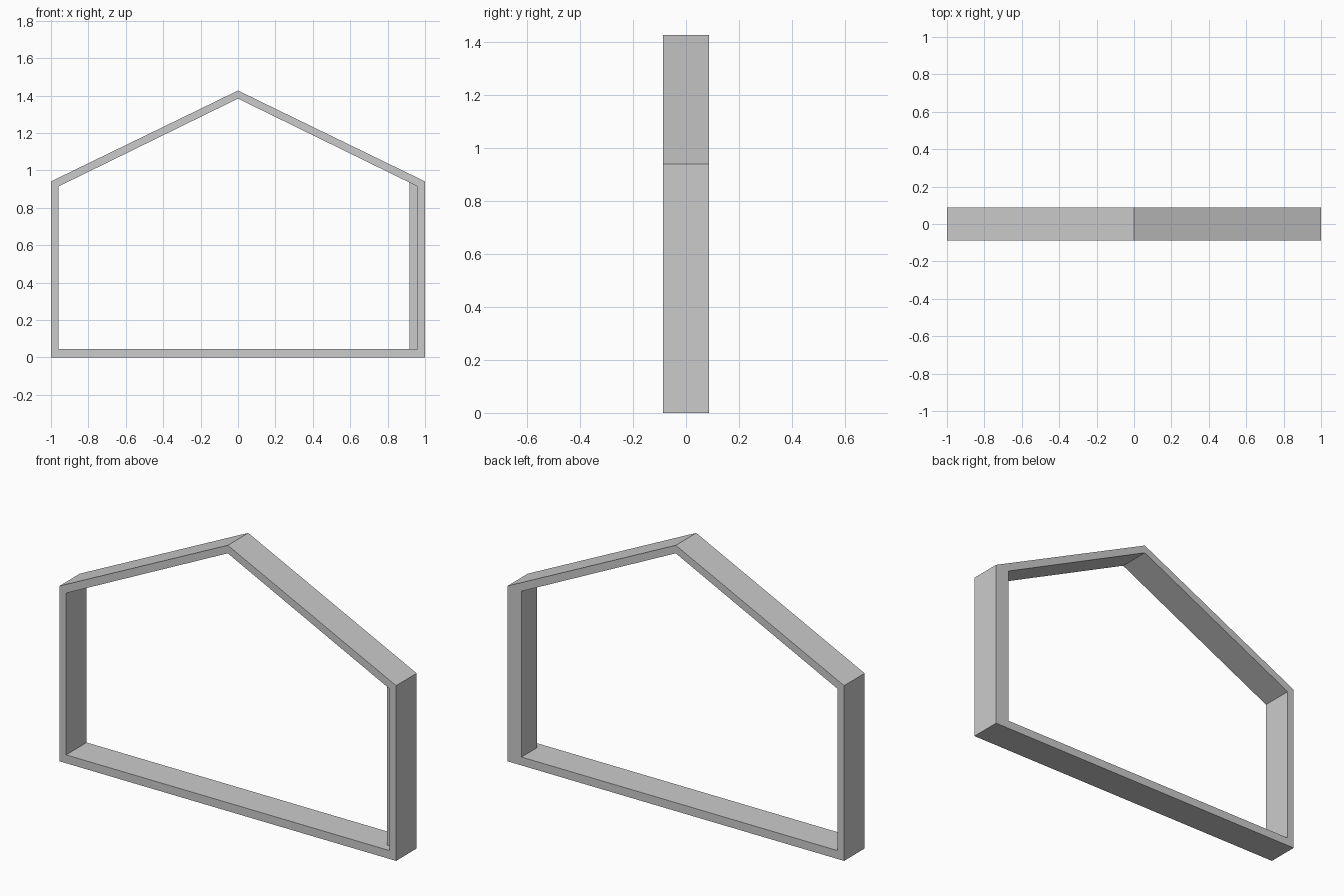
import bpy, bmesh

if "Cube" in bpy.data.objects:
    bpy.data.objects.remove(bpy.data.objects["Cube"])

D = 0.087          # half depth
STEP = -0.043      # depth where the right jamb thickens
EAVE, APEX = 0.914, 1.384
LEFT, RIGHT, STOP = -0.96, 0.96, 0.916
SILL = 0.045


def opening(right):
    """Gable-shaped opening; the right side slides along the roof line."""
    z = APEX - (APEX - EAVE) * right / RIGHT
    return [(LEFT, SILL), (right, SILL), (right, z), (0, APEX), (LEFT, EAVE)]


outer = [(-1, 0), (1, 0), (1, 0.941), (0, 1.427), (-1, 0.941)]
wide, narrow = opening(RIGHT), opening(STOP)

# Closed loft of gable profiles: front face, rebated opening, back face, outside
sections = [(outer, -D), (wide, -D), (wide, STEP),
            (narrow, STEP), (narrow, D), (outer, D)]

bm = bmesh.new()
rings = [[bm.verts.new((x, y, z)) for x, z in prof] for prof, y in sections]
for i, a in enumerate(rings):
    b = rings[(i + 1) % len(rings)]
    for j in range(5):
        k = (j + 1) % 5
        bm.faces.new((a[j], a[k], b[k], b[j]))

# Collapse the flat parts of the step so only the right jamb keeps it
bmesh.ops.remove_doubles(bm, verts=bm.verts, dist=1e-5)
bmesh.ops.dissolve_degenerate(bm, dist=1e-5, edges=bm.edges)
bmesh.ops.recalc_face_normals(bm, faces=bm.faces)

mesh = bpy.data.meshes.new("gable_frame")
bm.to_mesh(mesh)
bm.free()
bpy.context.collection.objects.link(bpy.data.objects.new("gable_frame", mesh))
